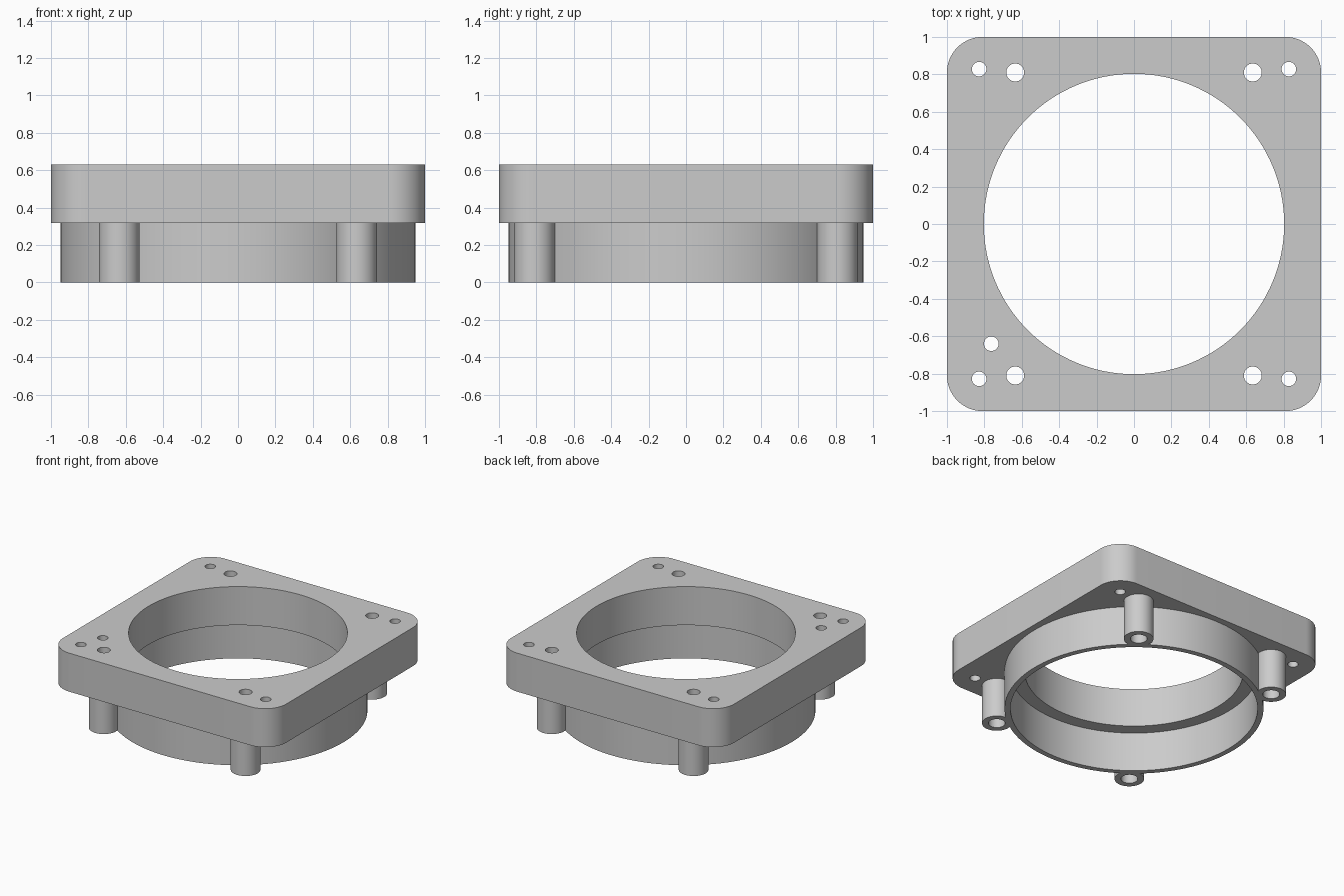
import bpy, bmesh
from math import cos, sin, pi

old = bpy.data.objects.get("Cube")
if old:
    bpy.data.objects.remove(old, do_unlink=True)

grey = bpy.data.materials.new("plain grey")
grey.use_nodes = True
colour = (0.6, 0.6, 0.6, 1)
grey.diffuse_color = colour
grey.node_tree.nodes["Principled BSDF"].inputs["Base Color"].default_value = colour


def circle(x, y, r, n):
    return [(x + r * cos(2 * pi * i / n), y + r * sin(2 * pi * i / n)) for i in range(n)]


def rounded_square(half, r, steps):
    pts = []
    for k, (sx, sy) in enumerate([(1, 1), (-1, 1), (-1, -1), (1, -1)]):
        for i in range(steps + 1):
            a = (k + i / steps) * pi / 2
            pts.append((sx * (half - r) + r * cos(a), sy * (half - r) + r * sin(a)))
    return pts


def prism(name, outlines, z0, z1):
    """Extrude the first outline, with the remaining outlines as through holes."""
    curve = bpy.data.curves.new(name, 'CURVE')
    curve.dimensions = '2D'
    curve.fill_mode = 'BOTH'
    curve.extrude = (z1 - z0) / 2
    for pts in outlines:
        spline = curve.splines.new('POLY')
        spline.points.add(len(pts) - 1)
        for p, (x, y) in zip(spline.points, pts):
            p.co = (x, y, 0, 1)
        spline.use_cyclic_u = True
    temp = bpy.data.objects.new(name + "_outline", curve)
    bpy.context.collection.objects.link(temp)
    bpy.context.view_layer.update()
    graph = bpy.context.evaluated_depsgraph_get()
    mesh = bpy.data.meshes.new_from_object(temp.evaluated_get(graph))
    bpy.data.objects.remove(temp, do_unlink=True)

    # weld caps to walls and lift to height
    bm = bmesh.new()
    bm.from_mesh(mesh)
    bmesh.ops.remove_doubles(bm, verts=bm.verts, dist=0.0001)
    bmesh.ops.translate(bm, verts=bm.verts, vec=(0, 0, (z0 + z1) / 2))
    bmesh.ops.recalc_face_normals(bm, faces=bm.faces)
    bm.to_mesh(mesh)
    bm.free()
    mesh.materials.clear()
    mesh.materials.append(grey)

    obj = bpy.data.objects.new(name, mesh)
    bpy.context.collection.objects.link(obj)
    bpy.ops.object.select_all(action='DESELECT')
    obj.select_set(True)
    bpy.context.view_layer.objects.active = obj
    bpy.ops.object.shade_smooth_by_angle(angle=pi / 6)
    return obj


TOP, STEP = 0.63, 0.318
corners = {"front_left": (1, -1), "front_right": (-1, -1),
           "back_left": (1, 1), "back_right": (-1, 1)}
POST_X, POST_Y = 0.635, 0.81

# Rounded square plate with bore, corner screw holes, post holes and one extra hole
outlines = [rounded_square(1, 0.19, 16), circle(0, 0, 0.803, 128)]
for sx, sy in corners.values():
    outlines.append(circle(sx * 0.828, sy * 0.828, 0.039, 32))
    outlines.append(circle(sx * POST_X, sy * POST_Y, 0.048, 32))
outlines.append(circle(-0.763, -0.64, 0.039, 32))
prism("mounting_plate", outlines, STEP, TOP)

# Thin collar below the plate, wider inside than the bore
prism("collar", [circle(0, 0, 0.95, 128), circle(0, 0, 0.907, 128)], 0, STEP)

# Hollow posts
for name, (sx, sy) in corners.items():
    x, y = sx * POST_X, sy * POST_Y
    prism(name + "_post", [circle(x, y, 0.109, 48), circle(x, y, 0.062, 32)], 0, STEP)
